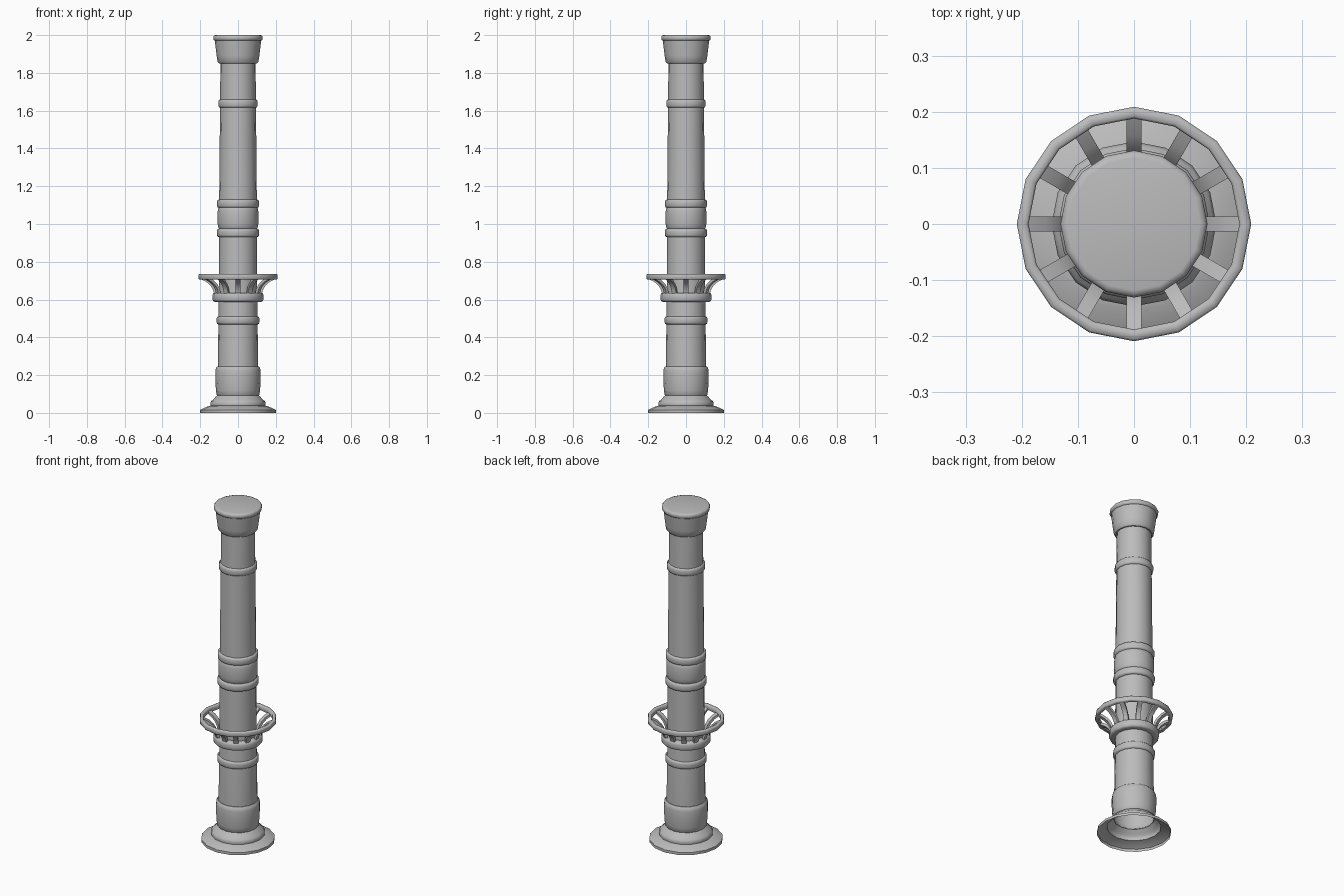
import bpy, bmesh, math
from mathutils import Matrix, Vector

cube = bpy.data.objects.get("Cube")
if cube:
    bpy.data.objects.remove(cube)

SIDES = 16
SPOKES = 12

stone = bpy.data.materials.new("grey stone")
stone.use_nodes = True
stone.diffuse_color = (0.5, 0.5, 0.5, 1)
stone.node_tree.nodes["Principled BSDF"].inputs["Base Color"].default_value = (0.5, 0.5, 0.5, 1)


def finish(name, bm, angle=40):
    mesh = bpy.data.meshes.new(name)
    bm.to_mesh(mesh)
    bm.free()
    obj = bpy.data.objects.new(name, mesh)
    bpy.context.collection.objects.link(obj)
    mesh.materials.append(stone)
    bpy.ops.object.select_all(action='DESELECT')
    obj.select_set(True)
    bpy.context.view_layer.objects.active = obj
    bpy.ops.object.shade_smooth_by_angle(angle=math.radians(angle))
    return obj


def lathe(name, profile, closed=False, angle=40):
    """Turn (radius, height) points, listed upwards, around the z axis."""
    bm = bmesh.new()
    rings = []
    for r, z in profile:
        if r == 0:
            rings.append([bm.verts.new((0, 0, z))] * SIDES)
        else:
            rings.append([bm.verts.new((r * math.cos(a), r * math.sin(a), z))
                          for a in (math.tau * i / SIDES for i in range(SIDES))])
    pairs = list(zip(rings, rings[1:]))
    if closed:
        pairs.append((rings[-1], rings[0]))
    for low, high in pairs:
        for i in range(SIDES):
            j = (i + 1) % SIDES
            corners = [low[i], low[j], high[j], high[i]]
            bm.faces.new(list(dict.fromkeys(corners)))
    return finish(name, bm, angle)


def band(name, radius, z0, z1, inner, angle=60):
    """Ring moulding with a rounded outer face."""
    b = (z1 - z0) * 0.25
    lathe(name, [(inner, z0), (radius - b, z0), (radius - b * 0.3, z0 + b * 0.3),
                 (radius, z0 + b), (radius, z1 - b), (radius - b * 0.3, z1 - b * 0.3),
                 (radius - b, z1), (inner, z1)], True, angle)


# Hollow flared foot, open underneath
lathe("foot", [(0.2, 0), (0.2, 0.016), (0.187, 0.023), (0.155, 0.036), (0.145, 0.038),
               (0.147, 0.05), (0.142, 0.062), (0.128, 0.073), (0.119, 0.085), (0.11, 0.092)])

# Swelling drum above the foot
lathe("base_drum", [(0.105, 0.085), (0.113, 0.095), (0.117, 0.12), (0.12, 0.17), (0.12, 0.22),
                    (0.117, 0.237), (0.11, 0.245), (0.1, 0.246)])

# Tapering shaft
lathe("lower_shaft", [(0.107, 0.24), (0.102, 0.6), (0.1, 0.62)])
lathe("middle_shaft", [(0.102, 0.6), (0.1, 0.95)])
lathe("upper_shaft", [(0.1, 1.1), (0.093, 1.86)])

# Drum between the two middle bands
lathe("middle_drum", [(0.095, 0.965), (0.104, 0.98), (0.108, 1.0), (0.108, 1.065),
                      (0.104, 1.085), (0.095, 1.1)])

# Ring mouldings
band("lower_band", 0.113, 0.468, 0.512, 0.095)
band("gallery_collar", 0.135, 0.588, 0.636, 0.095)
band("middle_band_low", 0.112, 0.93, 0.975, 0.092)
band("middle_band_high", 0.111, 1.085, 1.13, 0.092)
band("upper_band", 0.104, 1.615, 1.66, 0.088)

# Flared capital with closed top
lathe("capital", [(0.09, 1.85), (0.1, 1.85), (0.108, 1.858), (0.113, 1.89), (0.123, 1.972)])
lathe("capital_lip", [(0.118, 1.97), (0.127, 1.972), (0.131, 1.98), (0.131, 1.99),
                      (0.126, 1.998), (0.118, 2.0), (0, 2.0)], angle=80)

# Gallery hoop
lathe("gallery_hoop", [(0.19, 0.706), (0.206, 0.706), (0.209, 0.711), (0.209, 0.73),
                       (0.206, 0.735), (0.192, 0.735), (0.188, 0.73), (0.188, 0.711)], True, 60)

# Curved brackets carrying the hoop
bm = bmesh.new()
path = [(0.119, 0.63), (0.126, 0.655), (0.14, 0.678), (0.161, 0.697), (0.195, 0.715)]
for k in range(SPOKES):
    turn = Matrix.Rotation(math.tau * k / SPOKES, 3, 'Z')
    sections = []
    for n, (r, z) in enumerate(path):
        before, after = path[max(n - 1, 0)], path[min(n + 1, len(path) - 1)]
        along = Vector((after[0] - before[0], after[1] - before[1])).normalized()
        dr, dz = along.y * 0.007, -along.x * 0.007
        sections.append([bm.verts.new(turn @ Vector((r + s * dr, w, z + s * dz)))
                         for s, w in ((-1, -0.013), (1, -0.013), (1, 0.013), (-1, 0.013))])
    for a, b in zip(sections, sections[1:]):
        for i in range(4):
            j = (i + 1) % 4
            bm.faces.new((a[i], a[j], b[j], b[i]))
    bm.faces.new(sections[0][::-1])
    bm.faces.new(sections[-1])
bmesh.ops.recalc_face_normals(bm, faces=bm.faces)
finish("gallery_brackets", bm)
